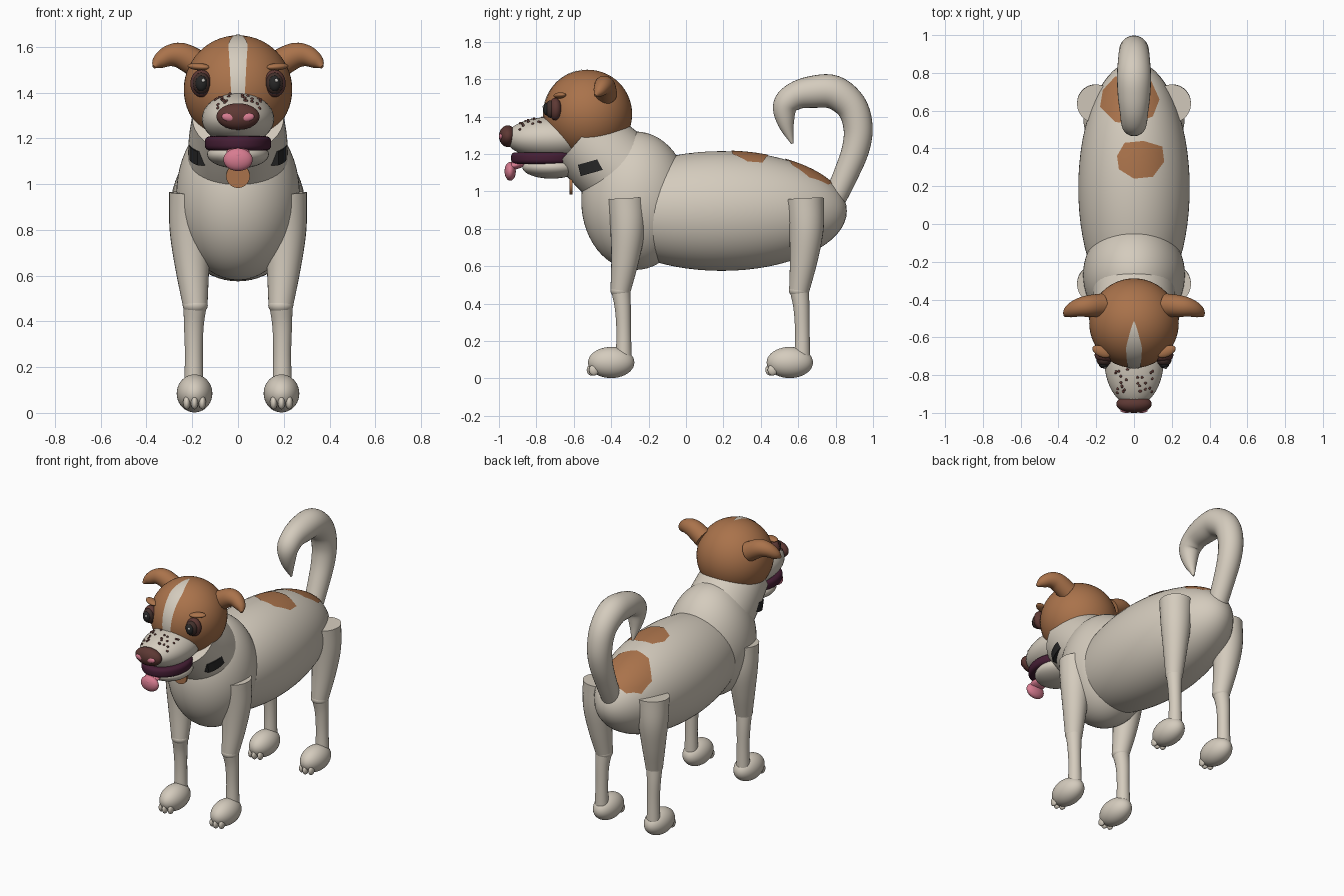
import bpy, bmesh, math, random
from mathutils import Vector, Matrix

if "Cube" in bpy.data.objects:
    bpy.data.objects.remove(bpy.data.objects["Cube"])

random.seed(4)


def mat(name, rgb):
    m = bpy.data.materials.new(name)
    m.diffuse_color = (*rgb, 1)
    m.use_nodes = True
    m.node_tree.nodes["Principled BSDF"].inputs["Base Color"].default_value = m.diffuse_color
    return m


CREAM = mat("cream_fur", (0.66, 0.60, 0.51))
BROWN = mat("brown_fur", (0.40, 0.17, 0.07))
DARK = mat("dark_brown", (0.11, 0.04, 0.034))
MAROON = mat("mouth_maroon", (0.06, 0.013, 0.035))
PINK = mat("pink", (0.68, 0.20, 0.28))
BLACK = mat("black", (0.02, 0.02, 0.02))
IRIS = mat("eye_brown", (0.055, 0.03, 0.025))
GLINT = mat("eye_glint", (0.6, 0.58, 0.55))


def finish(bm, name, material):
    bmesh.ops.recalc_face_normals(bm, faces=bm.faces)
    me = bpy.data.meshes.new(name)
    bm.to_mesh(me)
    bm.free()
    me.materials.append(material)
    ob = bpy.data.objects.new(name, me)
    bpy.context.collection.objects.link(ob)
    bpy.ops.object.select_all(action='DESELECT')
    ob.select_set(True)
    bpy.context.view_layer.objects.active = ob
    bpy.ops.object.shade_smooth_by_angle(angle=math.radians(40))
    return ob


def ball(name, c, r, material, rot=(0, 0, 0), seg=40):
    bm = bmesh.new()
    bmesh.ops.create_uvsphere(bm, u_segments=seg, v_segments=seg // 2, radius=1)
    ob = finish(bm, name, material)
    ob.location, ob.scale = c, r
    ob.rotation_euler = [math.radians(a) for a in rot]
    return ob


def tube(name, pts, material, steps=5, seg=28, side=Vector((1, 0, 0))):
    """Round loft through (x, y, z, radius) points, smoothed by Catmull-Rom."""
    p = [Vector(q) for q in pts]
    p = [2 * p[0] - p[1]] + p + [2 * p[-1] - p[-2]]
    path = []
    for i in range(1, len(p) - 2):
        a, b, c, d = p[i - 1:i + 3]
        for k in range(steps):
            t = k / steps
            path.append(0.5 * (2 * b + (c - a) * t + (2 * a - 5 * b + 4 * c - d) * t * t
                               + (3 * b - a - 3 * c + d) * t ** 3))
    path.append(p[-2])
    bm = bmesh.new()
    rings = []
    for i, q in enumerate(path):
        tan = (path[min(i + 1, len(path) - 1)] - path[max(i - 1, 0)]).to_3d().normalized()
        u = (side - tan * side.dot(tan)).normalized()
        v = tan.cross(u)
        rings.append([bm.verts.new(q.to_3d() + max(q.w, 0.004) * (u * math.cos(w) + v * math.sin(w)))
                      for w in (2 * math.pi * j / seg for j in range(seg))])
    for a, b in zip(rings, rings[1:]):
        for j in range(seg):
            bm.faces.new((a[j], a[(j + 1) % seg], b[(j + 1) % seg], b[j]))
    bm.faces.new(rings[0])
    bm.faces.new(rings[-1])
    return finish(bm, name, material)


# Torso, chest and neck
BODY_C, BODY_R = Vector((0, 0.19, 0.895)), Vector((0.295, 0.67, 0.32))
ball("body", BODY_C, BODY_R, CREAM, seg=64)
ball("chest", (0, -0.27, 0.95), (0.27, 0.29, 0.37), CREAM, seg=56)
tube("neck", [(0, -0.30, 1.06, 0.222), (0, -0.44, 1.185, 0.216), (0, -0.56, 1.29, 0.20)], CREAM, seg=48)


# Brown patches, laid on the back as thin plates
def back_patch(name, outline):
    n, rings = len(outline), 8
    cx = sum(q[0] for q in outline) / n
    cy = sum(q[1] for q in outline) / n

    def on_body(x, y):
        k = 1 - (x / BODY_R.x) ** 2 - ((y - BODY_C.y) / BODY_R.y) ** 2
        return (x, y, BODY_C.z + BODY_R.z * math.sqrt(max(k, 0)) + 0.004)
    edge = []
    for (x0, y0), (x1, y1) in zip(outline, outline[1:] + outline[:1]):
        edge += [(x0 + (x1 - x0) * t / 4, y0 + (y1 - y0) * t / 4) for t in range(4)]
    bm = bmesh.new()
    mid = bm.verts.new(on_body(cx, cy))
    prev = None
    for r in range(1, rings + 1):
        f = r / rings
        ring = [bm.verts.new(on_body(cx + (x - cx) * f, cy + (y - cy) * f)) for x, y in edge]
        for j in range(len(ring)):
            k = (j + 1) % len(ring)
            bm.faces.new((prev[j], ring[j], ring[k], prev[k]) if prev else (mid, ring[j], ring[k]))
        prev = ring
    finish(bm, name, BROWN)


back_patch("back_patch", [(-.09, .36), (-.05, .43), (.05, .44), (.15, .41), (.16, .33), (.1, .25), (0, .24), (-.08, .29)])
back_patch("rump_patch", [(-.18, .62), (-.165, .71), (-.10, .78), (0, .80), (.09, .76), (.135, .66), (.1, .57), (0, .53), (-.1, .54)])

# Head and the pale blaze over the forehead
HEAD, HR = Vector((0, -0.525, 1.413)), 0.237
ball("head", HEAD, (HR,) * 3, BROWN, seg=56)
bm = bmesh.new()
rows = []
for i in range(25):
    t = i / 24
    a = math.radians(93 - 100 * t)
    w = 0.042 * min(1, (t / 0.35) ** 0.8) * (1 - 0.3 * max(0, t - 0.4) / 0.6)
    row = []
    for j in range(7):
        x = w * (j / 3 - 1)
        d = Vector((x, -HR * math.cos(a), HR * math.sin(a))).normalized()
        row.append(bm.verts.new(HEAD + d * (HR + 0.003)))
    rows.append(row)
for a, b in zip(rows, rows[1:]):
    for j in range(6):
        bm.faces.new((a[j], a[j + 1], b[j + 1], b[j]))
bmesh.ops.remove_doubles(bm, verts=bm.verts, dist=1e-5)
finish(bm, "blaze", CREAM)

# Muzzle, mouth, jaw and tongue
MC, MR = Vector((0, -0.715, 1.285)), Vector((0.158, 0.25, 0.113))
ball("muzzle", MC, MR, CREAM, seg=48)
bm = bmesh.new()
bmesh.ops.create_cone(bm, cap_ends=True, segments=48, radius1=1, radius2=1, depth=1,
                      matrix=Matrix.Diagonal((0.145, 0.18, 0.062, 1)))
rim = [e for e in bm.edges if abs(e.verts[0].co.z - e.verts[1].co.z) < 1e-5]
bmesh.ops.bevel(bm, geom=rim, offset=0.022, segments=4, profile=0.5, affect='EDGES')
mouth = finish(bm, "mouth", MAROON)
mouth.location = (0, -0.755, 1.178)
ball("jaw", (0, -0.72, 1.13), (0.135, 0.155, 0.062), CREAM)
ball("tongue_root", (0, -0.91, 1.14), (0.05, 0.06, 0.022), PINK, (15, 0, 0))
ball("tongue_tip", (0, -0.94, 1.107), (0.064, 0.03, 0.05), PINK)

# Nose, nostrils and freckles
ball("nose", (0, -0.953, 1.295), (0.094, 0.047, 0.058), DARK)
for s in (-1, 1):
    ball("nostril", (s * 0.04, -0.988, 1.292), (0.032, 0.012, 0.018), PINK, (0, s * -8, 0), 20)
for i in range(26):
    x, y = random.uniform(0.015, 0.105) * (-1) ** i, random.uniform(-0.90, -0.76)
    k = 1 - (x / MR.x) ** 2 - ((y - MC.y) / MR.y) ** 2
    if k > 0.04:
        ball("freckle", (x, y, MC.z + MR.z * math.sqrt(k)), (0.0075,) * 3, DARK, seg=10)

# Eyes, brows and ears, mirrored
for s in (-1, 1):
    ball("eye_rim", (s * 0.16, -0.70, 1.44), (0.049, 0.035, 0.06), DARK, (0, 0, s * 12), 28)
    ball("eye_ball", (s * 0.16, -0.724, 1.44), (0.038, 0.03, 0.047), IRIS, (0, 0, s * 8), 28)
    ball("pupil", (s * 0.16, -0.744, 1.44), (0.026, 0.02, 0.034), BLACK, seg=24)
    ball("eye_glint", (s * 0.16 + 0.008, -0.762, 1.453), (0.008, 0.005, 0.008), GLINT, seg=12)
    ball("brow", (s * 0.172, -0.675, 1.513), (0.052, 0.028, 0.016), BROWN, (0, s * -4, s * 25), 24)
    tube("ear", [(s * .17, -.43, 1.52, .062), (s * .245, -.435, 1.56, .057), (s * .30, -.445, 1.56, .047),
                 (s * .345, -.465, 1.535, .032), (s * .368, -.485, 1.512, .008)],
         BROWN, side=Vector((0, 1, 0)))

# Collar sides and round tag
for s in (-1, 1):
    bm = bmesh.new()
    grid = []
    for i in range(13):
        t = i / 12 * 2 - 1
        y, z = -0.47 + 0.10 * t, 1.14 + 0.028 * t
        x = 0.212 - 0.035 * t * t
        grid.append([bm.verts.new((s * (x + dx), y - dz * 0.25, z + dz))
                     for dx, dz in ((0, -.03), (0, .03), (-.05, .03), (-.05, -.03))])
    for a, b in zip(grid, grid[1:]):
        for j in range(4):
            bm.faces.new((a[j], a[(j + 1) % 4], b[(j + 1) % 4], b[j]))
    bm.faces.new(grid[0])
    bm.faces.new(grid[-1])
    finish(bm, "collar_side", BLACK)
bm = bmesh.new()
bmesh.ops.create_cone(bm, cap_ends=True, segments=32, radius1=0.052, radius2=0.052, depth=0.014,
                      matrix=Matrix.Rotation(math.pi / 2, 4, 'X'))
tag = finish(bm, "collar_tag", BROWN)
tag.location = (0, -0.615, 1.035)

# Four matching legs with paws and toes
for s in (-1, 1):
    for name, y in (("front", 0), ("rear", 0.955)):
        tube(name + "_upper_leg", [(s * .2, y - .318, .96, .102), (s * .206, y - .312, .80, .093),
                                   (s * .20, y - .325, .64, .075), (s * .187, y - .35, .47, .054)], CREAM)
        ball(name + "_knee", (s * .187, y - .35, .47), (.055, .055, .04), CREAM, seg=28)
        tube(name + "_lower_leg", [(s * .187, y - .35, .48, .052), (s * .193, y - .338, .38, .043),
                                   (s * .193, y - .333, .25, .039), (s * .193, y - .333, .10, .043)], CREAM)
        ball(name + "_paw", (s * .19, y - .40, .085), (.078, .124, .083), CREAM)
        for k in (-1, 0, 1):
            ball(name + "_toe", (s * .19 + k * .034, y - .492 - .012 * (k == 0), .045),
                 (.016, .027, .03), CREAM, seg=16)

# Curled tail
tube("tail", [(0, .78, .93, .06), (0, .85, 1.08, .066), (0, .905, 1.22, .073), (0, .92, 1.34, .078),
              (0, .885, 1.455, .083), (0, .79, 1.53, .09), (0, .68, 1.532, .086), (0, .585, 1.51, .074),
              (0, .53, 1.455, .066), (0, .535, 1.36, .043), (0, .568, 1.255, .006)], CREAM)
